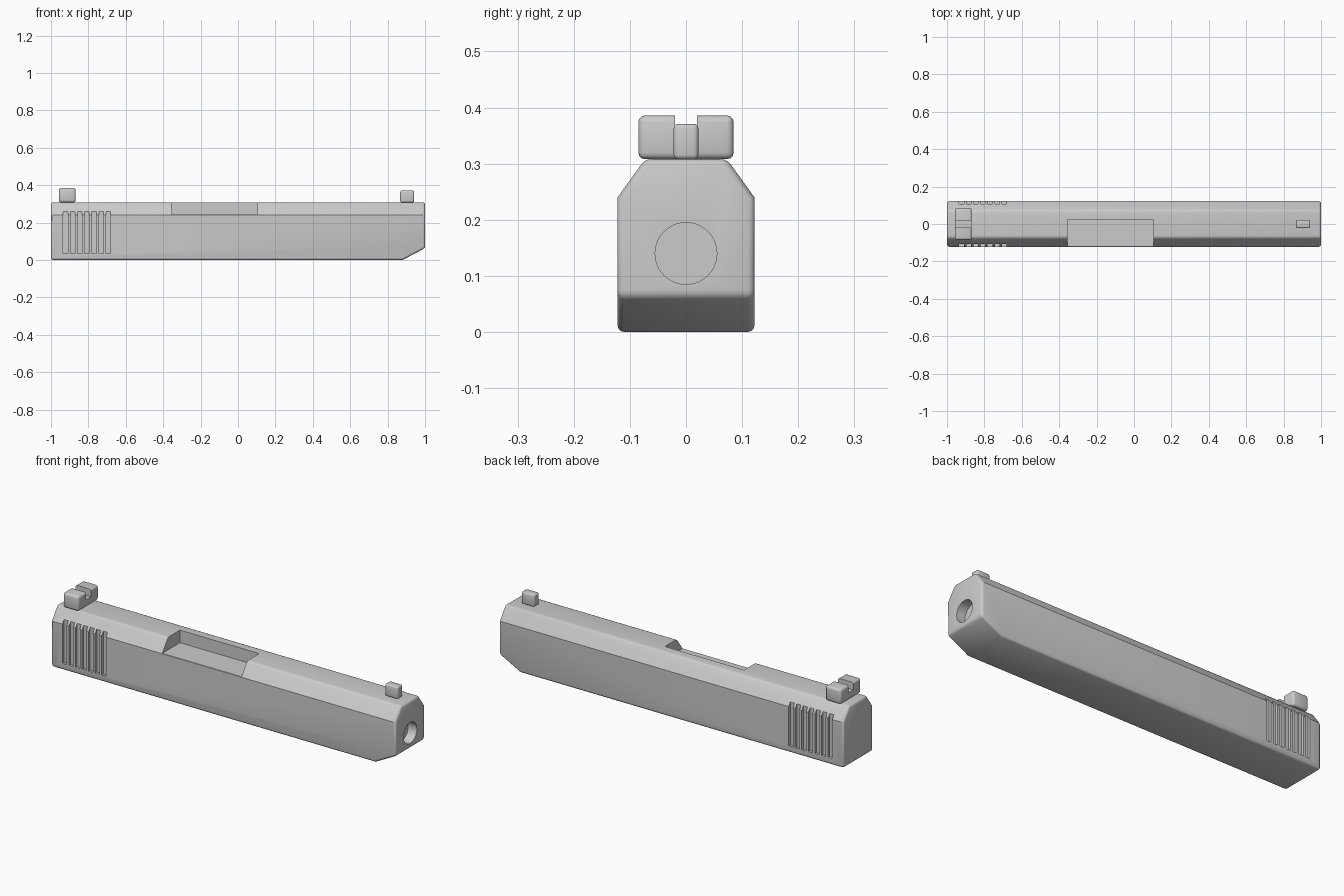
import bpy, bmesh, math
from mathutils import Vector

if "Cube" in bpy.data.objects:
    bpy.data.objects.remove(bpy.data.objects["Cube"])


def make_object(name, bm):
    bmesh.ops.recalc_face_normals(bm, faces=bm.faces)
    mesh = bpy.data.meshes.new(name)
    bm.to_mesh(mesh)
    bm.free()
    obj = bpy.data.objects.new(name, mesh)
    bpy.context.collection.objects.link(obj)
    return obj


def prism(name, profile, axis, lo, hi):
    """Extrude a 2D profile along x (profile in y,z) or y (profile in x,z)."""
    bm = bmesh.new()
    place = (lambda a, b, t: (t, a, b)) if axis == 'x' else (lambda a, b, t: (a, t, b))
    face = bm.faces.new([bm.verts.new(place(a, b, lo)) for a, b in profile])
    ext = bmesh.ops.extrude_face_region(bm, geom=[face])
    verts = [v for v in ext['geom'] if isinstance(v, bmesh.types.BMVert)]
    bmesh.ops.translate(bm, verts=verts, vec=Vector(place(0, 0, hi - lo)))
    return make_object(name, bm)


def box(name, x0, x1, y0, y1, z0, z1):
    return prism(name, [(y0, z0), (y1, z0), (y1, z1), (y0, z1)], 'x', x0, x1)


def apply_modifier(obj, mod):
    bpy.context.view_layer.objects.active = obj
    bpy.ops.object.modifier_apply(modifier=mod.name)


def bevel(obj, width, angle=40, segments=3):
    mod = obj.modifiers.new("bevel", 'BEVEL')
    mod.width, mod.segments = width, segments
    mod.limit_method, mod.angle_limit = 'ANGLE', math.radians(angle)
    apply_modifier(obj, mod)


def cut(obj, cutter):
    mod = obj.modifiers.new("cut", 'BOOLEAN')
    mod.operation, mod.solver, mod.object = 'DIFFERENCE', 'EXACT', cutter
    apply_modifier(obj, mod)
    bpy.data.objects.remove(cutter, do_unlink=True)


def smooth(obj):
    bpy.ops.object.select_all(action='DESELECT')
    obj.select_set(True)
    bpy.context.view_layer.objects.active = obj
    bpy.ops.object.shade_smooth_by_angle(angle=math.radians(30))


# Main body: long bar with chamfered top shoulders
half = [(0.122, 0), (0.122, 0.24), (0.073, 0.308)]
body = prism("main_body", half + [(-y, z) for y, z in reversed(half)], 'x', -1, 1)
cut(body, prism("nose_cutter", [(0.88, 0), (1.12, 0.126), (1.12, -0.1), (0.88, -0.1),
                                (0.6895, -0.1)], 'y', -0.3, 0.3))
bevel(body, 0.012)

# Open recess in the top and front side
cut(body, box("recess_cutter", -0.355, 0.105, -0.3, 0.025, 0.242, 0.5))

# Vertical grip grooves on both sides
for i in range(7):
    x = -0.922 + 0.038 * i
    for side in (-1, 1):
        y0, y1 = sorted((side * 0.108, side * 0.2))
        cut(body, box("groove_cutter", x - 0.0125, x + 0.0125, y0, y1, 0.034, 0.261))

# Round blind hole in the front end
circle = [(0.055 * math.cos(math.tau * i / 48), 0.14 + 0.055 * math.sin(math.tau * i / 48))
          for i in range(48)]
cut(body, prism("hole_cutter", circle, 'x', 0.95, 1.1))
smooth(body)

# Rear block with a centre notch
rear = prism("rear_block", [(-0.085, 0.308), (0.085, 0.308), (0.085, 0.386), (-0.085, 0.386)],
             'x', -0.958, -0.868)
bevel(rear, 0.012)
cut(rear, box("notch_cutter", -1.1, -0.7, -0.02, 0.02, 0.347, 0.5))
smooth(rear)

# Small front block
front = box("front_block", 0.867, 0.942, -0.022, 0.022, 0.308, 0.371)
bevel(front, 0.008)
smooth(front)
